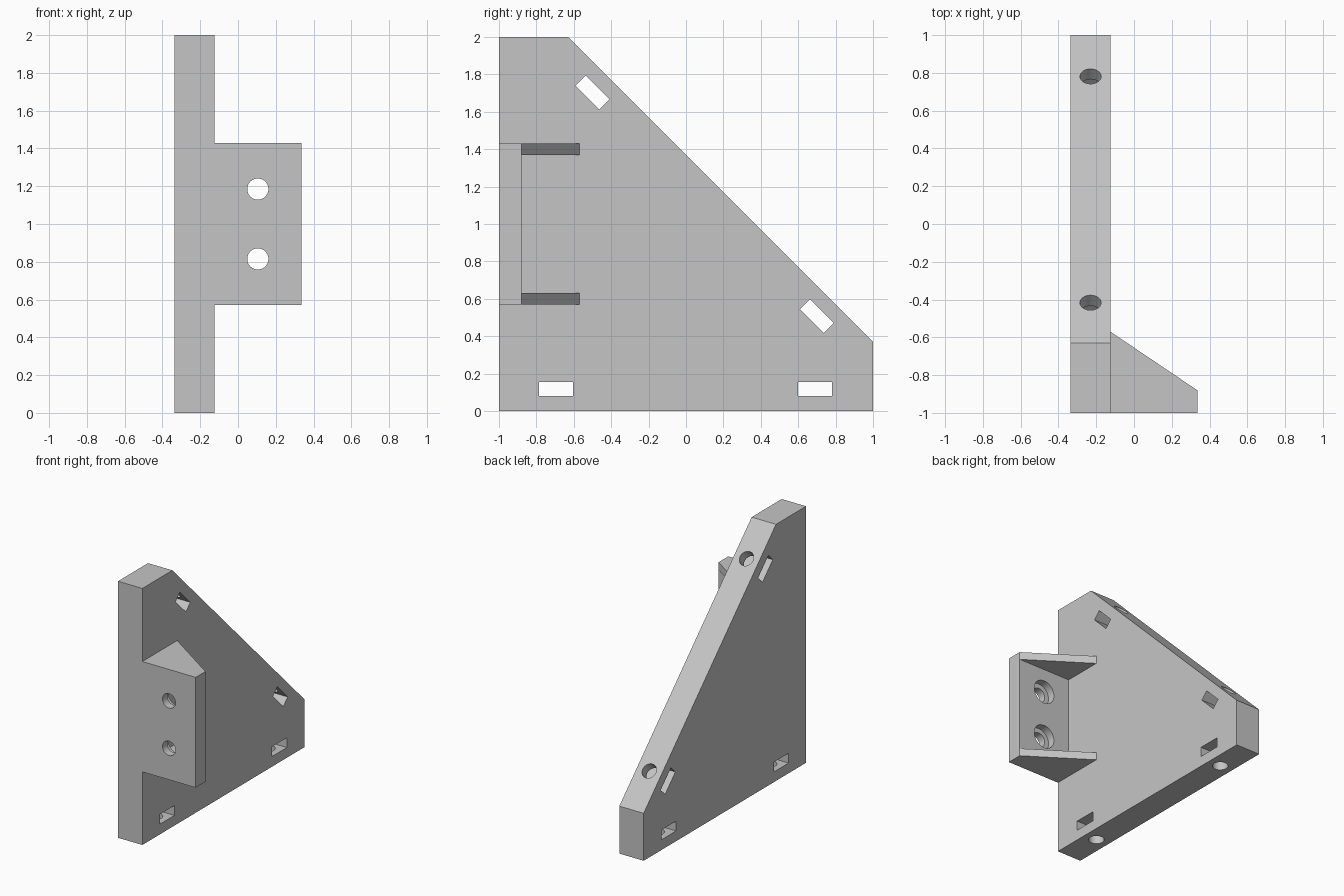
import bpy
import bmesh
import math
from mathutils import Matrix, Vector

cube = bpy.data.objects.get("Cube")
if cube:
    bpy.data.objects.remove(cube, do_unlink=True)

grey = bpy.data.materials.new("light grey")
grey.use_nodes = True
colour = (0.56, 0.56, 0.56, 1)
grey.diffuse_color = colour
grey.node_tree.nodes["Principled BSDF"].inputs["Base Color"].default_value = colour


def add_object(name, bm):
    bmesh.ops.recalc_face_normals(bm, faces=bm.faces)
    mesh = bpy.data.meshes.new(name)
    bm.to_mesh(mesh)
    bm.free()
    mesh.materials.append(grey)
    obj = bpy.data.objects.new(name, mesh)
    bpy.context.collection.objects.link(obj)
    return obj


def prism(name, points, offset):
    """Extrude a closed outline of 3D points along an offset."""
    bm = bmesh.new()
    face = bm.faces.new([bm.verts.new(p) for p in points])
    moved = bmesh.ops.extrude_face_region(bm, geom=[face])["geom"]
    verts = [v for v in moved if isinstance(v, bmesh.types.BMVert)]
    bmesh.ops.translate(bm, verts=verts, vec=offset)
    return add_object(name, bm)


def rod(name, start, end, radius):
    start, end = Vector(start), Vector(end)
    axis = end - start
    turn = axis.to_track_quat("Z", "Y").to_matrix().to_4x4()
    bm = bmesh.new()
    bmesh.ops.create_cone(bm, cap_ends=True, segments=40, radius1=radius,
                          radius2=radius, depth=axis.length,
                          matrix=Matrix.Translation((start + end) / 2) @ turn)
    return add_object(name, bm)


def combine(target, tool, operation):
    """Apply a boolean and throw the tool away."""
    mod = target.modifiers.new("combine", "BOOLEAN")
    mod.operation = operation
    mod.solver = "EXACT"
    mod.object = tool
    bpy.context.view_layer.objects.active = target
    bpy.ops.object.modifier_apply(modifier=mod.name)
    bpy.data.objects.remove(tool, do_unlink=True)


LEFT, RIGHT, MID = -0.335, -0.125, -0.23
OUTER = 0.335
LOW, HIGH, RIB = 0.57, 1.43, 0.06
HOLE = 0.056

# Upright plate with a sloping edge
outline = [(-1, 0), (1, 0), (1, 0.37), (-0.63, 2), (-1, 2)]
plate = prism("corner_bracket", [(LEFT, y, z) for y, z in outline],
              (RIGHT - LEFT, 0, 0))

# Mounting flange with a rib above and below, reaching into the plate
flange_outline = [(MID, -1), (OUTER, -1), (OUTER, -0.88), (RIGHT, -0.57), (MID, -0.57)]
flange = prism("flange", [(x, y, LOW) for x, y in flange_outline],
               (0, 0, HIGH - LOW))
pocket_outline = [(RIGHT, -0.88), (0.5, -0.88), (0.5, -0.4), (RIGHT, -0.4)]
pocket = prism("pocket", [(x, y, LOW + RIB) for x, y in pocket_outline],
               (0, 0, HIGH - LOW - 2 * RIB))
combine(flange, pocket, "DIFFERENCE")
combine(plate, flange, "UNION")

# Flange screw holes with a recess for the head at the back
for z in (0.815, 1.185):
    combine(plate, rod("screw_hole", (0.105, -1.1, z), (0.105, -0.8, z), HOLE), "DIFFERENCE")
    combine(plate, rod("head_recess", (0.105, -0.94, z), (0.105, -0.8, z), 0.092), "DIFFERENCE")

# Nut slots through the plate, each met by a screw hole from the nearest edge
diagonal = math.radians(-45)
for y, z, angle, reach in ((-0.695, 0.118, 0, -0.2), (0.69, 0.118, 0, -0.2),
                           (-0.5, 1.703, diagonal, 0.2), (0.7, 0.507, diagonal, 0.2)):
    centre = Vector((0, y, z))
    along = Vector((0, math.cos(angle), math.sin(angle)))
    across = Vector((0, -math.sin(angle), math.cos(angle)))
    corners = [centre + along * a * 0.09 + across * b * 0.038 + Vector((-0.5, 0, 0))
               for a, b in ((-1, -1), (1, -1), (1, 1), (-1, 1))]
    start = Vector((MID, y, z))
    combine(plate, prism("nut_slot", corners, (0.6, 0, 0)), "DIFFERENCE")
    combine(plate, rod("edge_hole", start, start + across * reach, HOLE), "DIFFERENCE")

# Round hole walls, crisp edges elsewhere
bpy.ops.object.select_all(action="DESELECT")
plate.select_set(True)
bpy.context.view_layer.objects.active = plate
bpy.ops.object.shade_smooth_by_angle(angle=math.radians(30))
